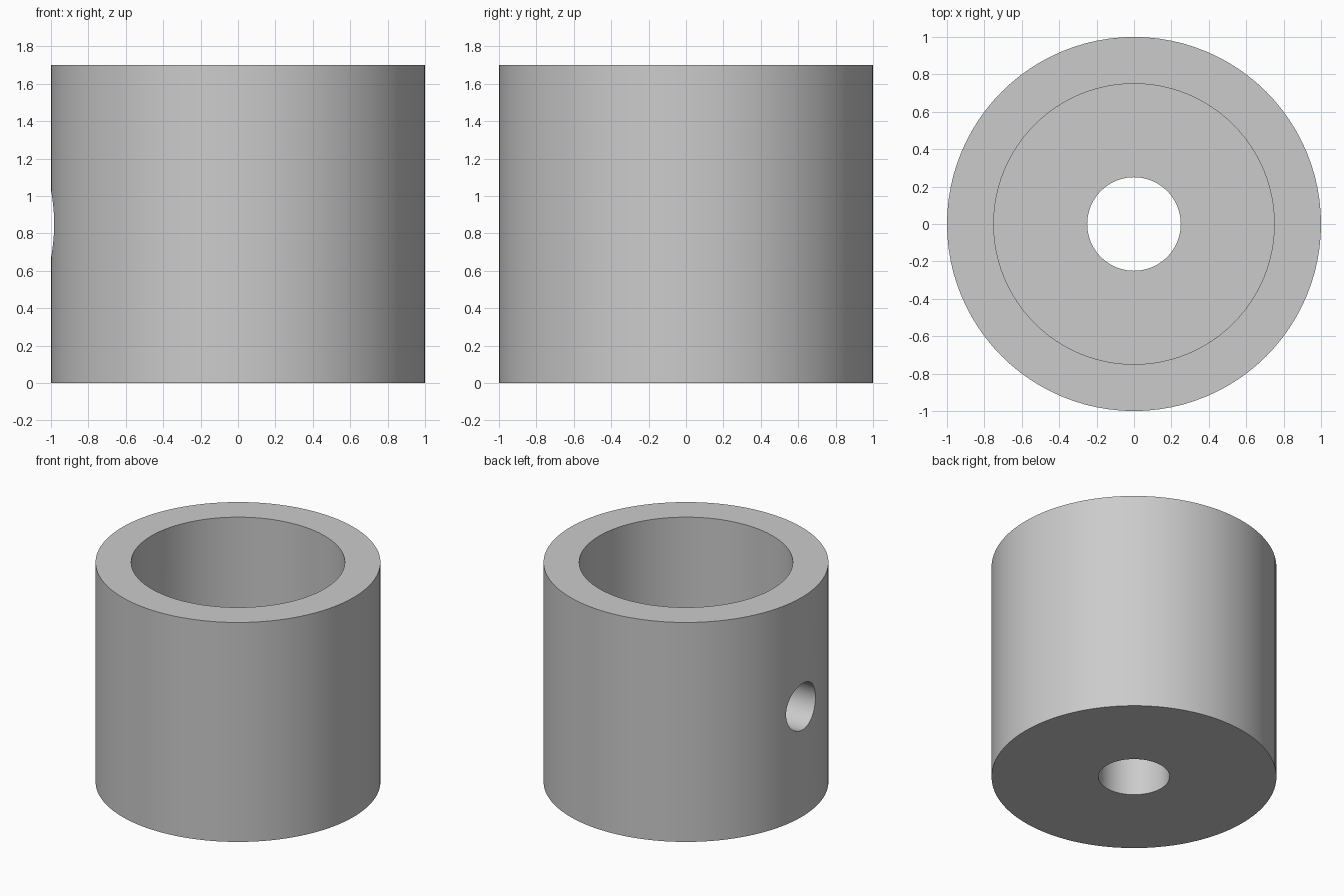
import bpy, bmesh, math

if "Cube" in bpy.data.objects:
    bpy.data.objects.remove(bpy.data.objects["Cube"], do_unlink=True)

HEIGHT, OUTER, INNER, BORE = 1.7, 1.0, 0.75, 0.25
FLOOR, PORT = 0.4, 0.18
SEGMENTS = 96

grey = bpy.data.materials.new("light grey")
grey.use_nodes = True
colour = (0.6, 0.6, 0.6, 1)
grey.diffuse_color = colour
grey.node_tree.nodes["Principled BSDF"].inputs["Base Color"].default_value = colour

# Flanged sleeve: closed wall section turned about the z axis
profile = [(BORE, 0), (OUTER, 0), (OUTER, HEIGHT),
           (INNER, HEIGHT), (INNER, FLOOR), (BORE, FLOOR)]
bm = bmesh.new()
verts = [bm.verts.new((r, 0, z)) for r, z in profile]
edges = [bm.edges.new((v, verts[(i + 1) % len(verts)])) for i, v in enumerate(verts)]
bmesh.ops.spin(bm, geom=verts + edges, cent=(0, 0, 0), axis=(0, 0, 1),
               angle=math.tau, steps=SEGMENTS, use_duplicate=False)
bmesh.ops.remove_doubles(bm, verts=bm.verts, dist=0.0001)
bmesh.ops.recalc_face_normals(bm, faces=bm.faces)
mesh = bpy.data.meshes.new("sleeve")
bm.to_mesh(mesh)
bm.free()
mesh.materials.append(grey)
sleeve = bpy.data.objects.new("sleeve", mesh)
bpy.context.collection.objects.link(sleeve)

# Round port through one side wall at mid height
bpy.ops.mesh.primitive_cylinder_add(vertices=64, radius=PORT, depth=0.8,
                                    location=(-0.9, 0, HEIGHT / 2),
                                    rotation=(0, math.pi / 2, 0))
cutter = bpy.context.object
cutter.name = "port_cutter"
cutter.data.materials.append(grey)

bpy.ops.object.select_all(action='DESELECT')
sleeve.select_set(True)
bpy.context.view_layer.objects.active = sleeve
cut = sleeve.modifiers.new("side_port", 'BOOLEAN')
cut.operation = 'DIFFERENCE'
cut.solver = 'EXACT'
cut.object = cutter
bpy.ops.object.modifier_apply(modifier=cut.name)
bpy.data.objects.remove(cutter, do_unlink=True)

bpy.ops.object.shade_smooth_by_angle(angle=math.radians(30))
